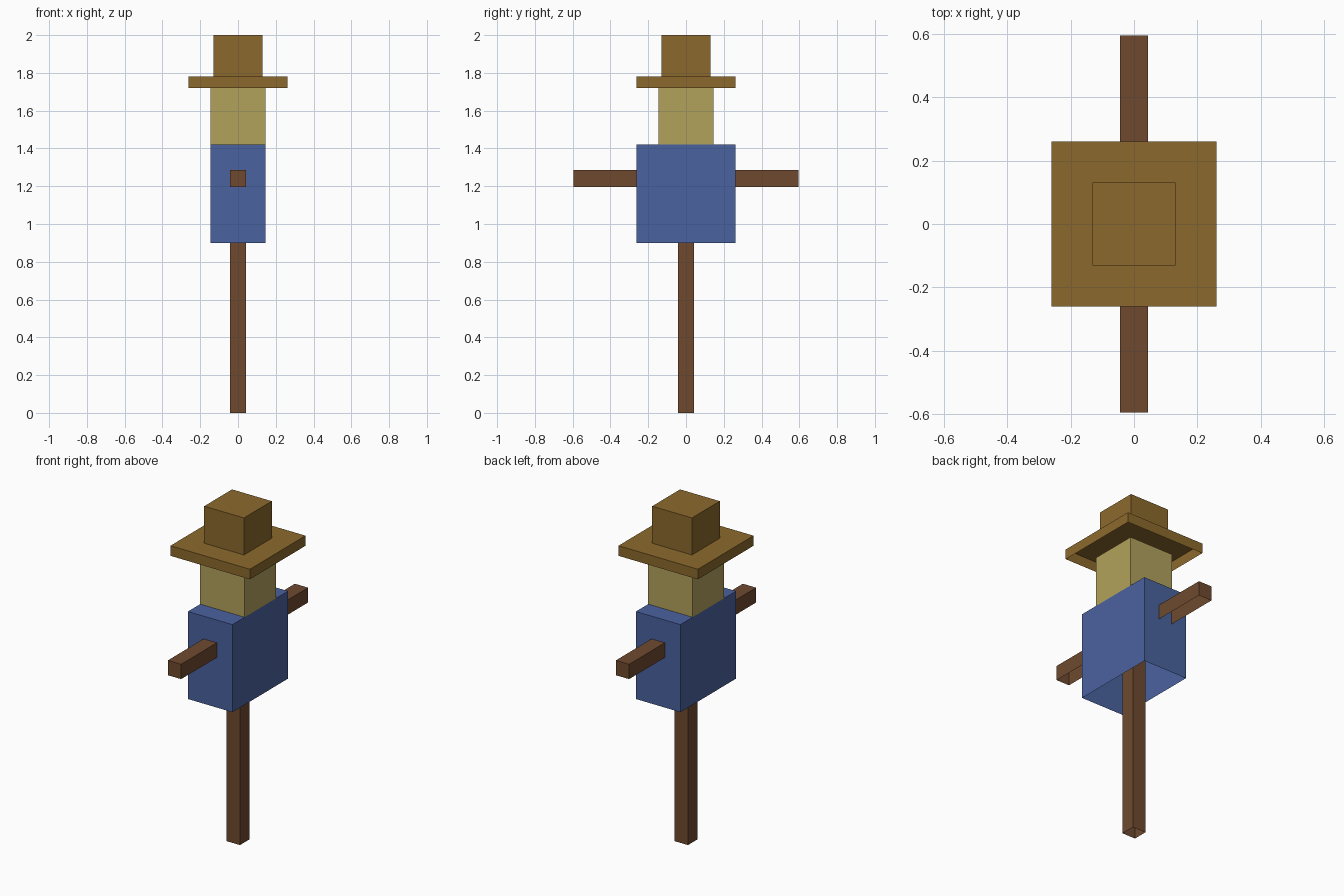
import bpy, bmesh

if "Cube" in bpy.data.objects:
    bpy.data.objects.remove(bpy.data.objects["Cube"])


def srgb(h):
    """Hex sRGB to linear RGBA."""
    out = []
    for i in (0, 2, 4):
        c = int(h[i:i + 2], 16) / 255
        out.append(c / 12.92 if c <= 0.04045 else ((c + 0.055) / 1.055) ** 2.4)
    return (*out, 1.0)


def material(name, h):
    m = bpy.data.materials.new(name)
    m.diffuse_color = srgb(h)
    m.use_nodes = True
    m.node_tree.nodes["Principled BSDF"].inputs["Base Color"].default_value = m.diffuse_color
    return m


wood = material("dark wood", "6F4A2F")
cloth = material("blue cloth", "4A629F")
straw = material("pale straw", "B2A25C")
felt = material("brown felt", "8C692C")


def open_box(name, hx, hy, z0, z1, mat):
    """Box centred on the z axis, with no underside."""
    bm = bmesh.new()
    bmesh.ops.create_cube(bm, size=2)
    bottom = [f for f in bm.faces if f.normal.z < -0.5]
    bmesh.ops.delete(bm, geom=bottom, context='FACES_ONLY')
    for v in bm.verts:
        v.co = (v.co.x * hx, v.co.y * hy, z0 if v.co.z < 0 else z1)
    me = bpy.data.meshes.new(name)
    bm.to_mesh(me)
    bm.free()
    me.materials.append(mat)
    ob = bpy.data.objects.new(name, me)
    bpy.context.collection.objects.link(ob)
    return ob


# post running up into the shirt, and the crossbar forming both arms
open_box("post", 0.0435, 0.0435, 0.0, 1.40, wood)
open_box("arm_bar", 0.0435, 0.596, 1.197, 1.285, wood)

# shirt and head
open_box("shirt", 0.146, 0.261, 0.90, 1.42, cloth)
open_box("head", 0.146, 0.146, 1.42, 1.72, straw)

# hat
open_box("hat_brim", 0.261, 0.261, 1.72, 1.78, felt)
open_box("hat_crown", 0.1305, 0.1305, 1.78, 2.0, felt)
